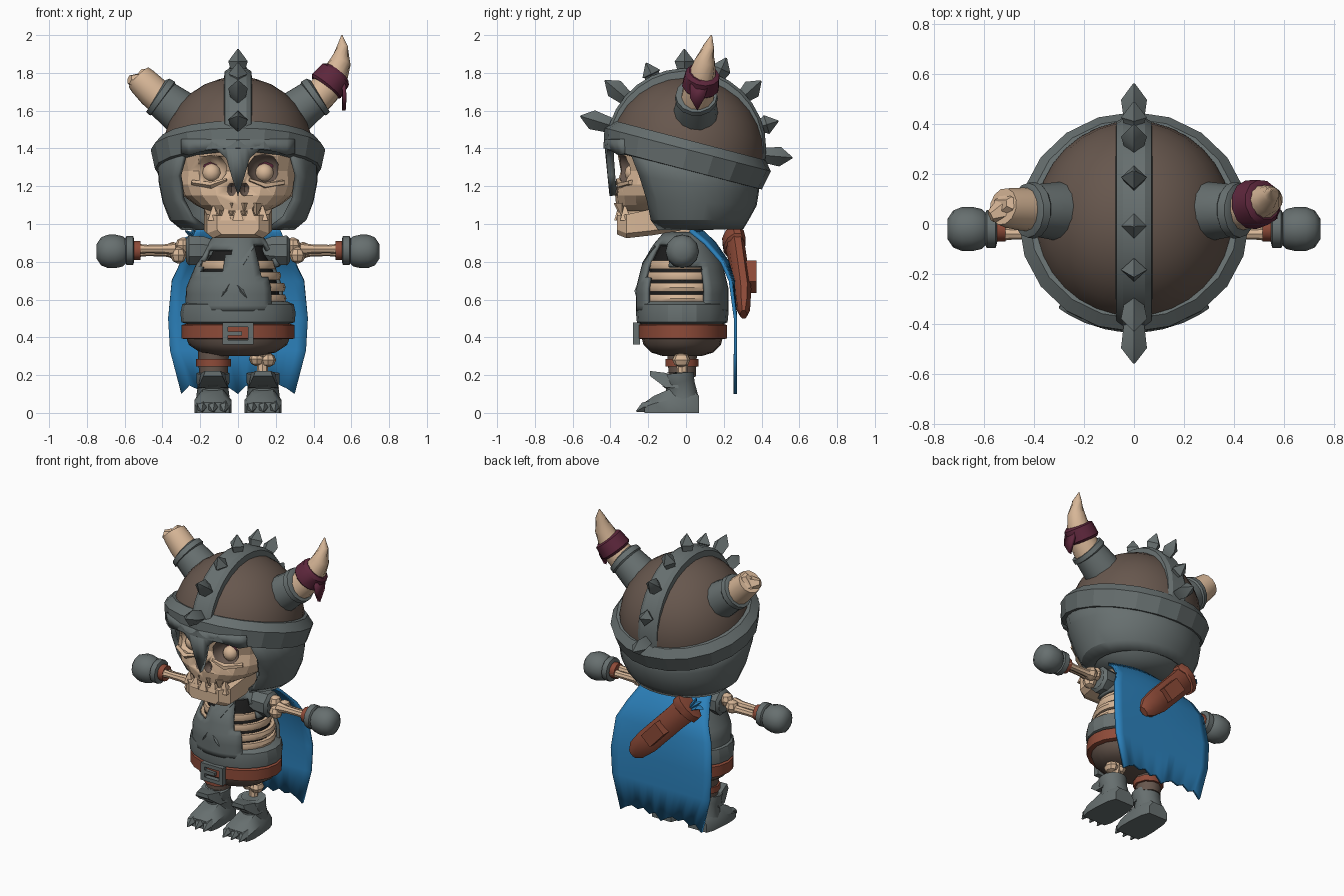
import bpy, bmesh, math
from mathutils import Vector, Matrix

if "Cube" in bpy.data.objects:
    bpy.data.objects.remove(bpy.data.objects["Cube"])

def color(name, r, g, b):
    m = bpy.data.materials.new(name)
    m.diffuse_color = (r, g, b, 1)
    m.use_nodes = True
    m.node_tree.nodes["Principled BSDF"].inputs["Base Color"].default_value = m.diffuse_color
    return m

IRON = color("iron_grey", .135, .16, .16)
BONE = color("bone", .68, .47, .31)
BROWN = color("dark_brown", .135, .095, .075)
LEATHER = color("red_leather", .27, .07, .04)
BLUE = color("cape_blue", .025, .22, .5)
MAROON = color("maroon_cloth", .11, .02, .045)
BLACK = color("hollow_black", .012, .012, .012)

def build(name, verts, faces, mat, thick=0, angle=38):
    bm = bmesh.new()
    vs = [bm.verts.new(v) for v in verts]
    for f in faces:
        bm.faces.new([vs[i] for i in f])
    bmesh.ops.recalc_face_normals(bm, faces=bm.faces)
    me = bpy.data.meshes.new(name)
    bm.to_mesh(me)
    bm.free()
    ob = bpy.data.objects.new(name, me)
    bpy.context.collection.objects.link(ob)
    me.materials.append(mat)
    bpy.ops.object.select_all(action='DESELECT')
    bpy.context.view_layer.objects.active = ob
    ob.select_set(True)
    bpy.ops.object.shade_smooth_by_angle(angle=math.radians(angle))
    if thick:
        s = ob.modifiers.new("thickness", 'SOLIDIFY')
        s.thickness, s.offset = thick, 0
    return ob

def loft(name, rings, mat, cap=True, loop=False, wrap=True, thick=0, skip=None, angle=38):
    n, k = len(rings[0]), len(rings)
    verts = [Vector(p) for r in rings for p in r]
    faces = []
    for i in range(k if loop else k - 1):
        for j in range(n if wrap else n - 1):
            a, b = i * n, (i + 1) % k * n
            f = (a + j, a + (j + 1) % n, b + (j + 1) % n, b + j)
            if not (skip and skip(sum((verts[q] for q in f), Vector()) / 4)):
                faces.append(f)
    if cap and not loop:
        faces += [tuple(range(n)), tuple(range((k - 1) * n, k * n))]
    return build(name, verts, faces, mat, thick, angle)

def lathe(name, prof, mat, n=24, cy=0.0, M=Matrix(), power=1.0, **kw):
    """Elliptical rings from (rx, ry, z) rows."""
    def c(v):
        return math.copysign(abs(v) ** power, v)
    rings = [[M @ Vector((rx * c(math.sin(t)), cy - ry * c(math.cos(t)), z))
              for t in (2 * math.pi * j / n for j in range(n))] for rx, ry, z in prof]
    return loft(name, rings, mat, **kw)

def tube(name, path, mat, n=10, flat=1.0, phase=0.0):
    """Round section along (x, y, z, radius) points."""
    P = [Vector(p[:3]) for p in path]
    rings = []
    for i, p in enumerate(path):
        t = P[min(i + 1, len(P) - 1)] - P[max(i - 1, 0)]
        q = t.to_track_quat('Z', 'Y')
        rings.append([P[i] + q @ Vector((p[3] * math.cos(a), p[3] * flat * math.sin(a), 0))
                      for a in (2 * math.pi * j / n + phase for j in range(n))])
    return loft(name, rings, mat)

def ball(name, c, r, mat, n=12, k=7):
    prof = [(r[0] * math.sin(a), r[1] * math.sin(a), -r[2] * math.cos(a))
            for a in (math.pi * (i + .12) / (k + .24 - 1) for i in range(k))]
    return lathe(name, prof, mat, n, M=Matrix.Translation(c))

def box(name, c, s, mat, rot=0):
    M = Matrix.Translation(c) @ Matrix.Rotation(rot, 4, 'Y')
    rings = [[M @ Vector((x * s[0] / 2, y * s[1] / 2, z * s[2] / 2))
              for x, y in ((-1, -1), (1, -1), (1, 1), (-1, 1))] for z in (-1, 1)]
    return loft(name, rings, mat)

# Helmet dome and tilted brim
TILT = Matrix.Translation((0, 0, 1.36)) @ Matrix.Rotation(math.radians(-14.6), 4, 'X')
arc = [math.radians(a) for a in range(0, 86, 12)] + [math.radians(88)]
lathe("helmet_dome", [(.40 * math.cos(a), .41 * math.cos(a), .02 + .40 * math.sin(a)) for a in arc],
      BROWN, 32, M=TILT)
lathe("helmet_brim", [(r, r * .985, z) for r, z in
      ((.38, -.075), (.44, -.07), (.462, .035), (.42, .085), (.38, .085))], IRON, 20, M=TILT, loop=True, angle=15)

# Ridge over the dome with a row of spikes
rings = []
for i in range(17):
    a = math.radians(-12 + 186 * i / 16)
    rings.append([(x, r * math.cos(a), 1.40 + r * math.sin(a))
                  for x, r in ((-.075, .37), (-.07, .41), (-.045, .425), (.045, .425), (.07, .41), (.075, .37))])
loft("helmet_ridge", rings, IRON, angle=20)
for deg, tip in ((163, .585), (140, .56), (115, .50), (91, .526), (66, .525), (42, .535), (16.5, .51), (-5, .565)):
    a = math.radians(deg)
    d = (math.cos(a), math.sin(a))
    tube("ridge_spike", [(0, d[0] * r, 1.40 + d[1] * r, w) for r, w in
         ((.39, .038), (.43, .042), (tip - .065, .052), (tip, .004))], IRON, 4)

# Cheek and neck guard, open at the face
rings = []
for z, rx, ry, cy, open_a, slope in ((1.35, .415, .385, -.01, 40, .25), (1.22, .405, .37, .0, 50, .15),
                                     (1.12, .385, .34, .02, 50, .05), (1.03, .35, .29, .03, 44, 0),
                                     (.98, .29, .24, .05, 38, 0)):
    a0 = math.radians(open_a)
    ring = []
    for j in range(25):
        a = a0 + (2 * math.pi - 2 * a0) * j / 24
        y = cy - ry * math.cos(a)
        ring.append((rx * math.sin(a), y, z - slope * y))
    rings.append(ring)
loft("helmet_guard", rings, IRON, cap=False, wrap=False, thick=.03, angle=25)
build("guard_floor", [(x, y, z + .005) for x, y, z in rings[-1]], [tuple(range(25))], IRON, .01)

# Brow plate with nose guard
half = [(.29, 1.375), (.25, 1.365), (.19, 1.385), (.11, 1.395), (.06, 1.35), (.035, 1.26)]
cols = [(-x, z) for x, z in half] + [(0, 1.15)] + [(x, z) for x, z in half[::-1]]
bend = lambda x: -.415 * math.sqrt(1 - (x / .46) ** 2)
loft("nose_guard", [[(x, bend(x), 1.45), (x, bend(x) + .1 * (1.45 - z), z)] for x, z in cols],
     IRON, cap=False, wrap=False, thick=.04, angle=20)

# Skull with cut eye sockets and nose hole
skull = lathe("skull", [(.30, .27, 1.46), (.325, .30, 1.36), (.31, .285, 1.28), (.315, .305, 1.21), (.29, .315, 1.15),
              (.225, .31, 1.10), (.165, .305, 1.07)], BONE, 20, -.06, power=.8, angle=15)
skull.data.materials.append(BROWN)

def carve(c, r, dark):
    cut = ball("socket_cutter", c, r, BROWN if dark else BONE, 10, 6)
    cut.hide_render = True
    m = skull.modifiers.new("carve", 'BOOLEAN')
    m.operation, m.solver, m.object, m.material_mode = 'DIFFERENCE', 'EXACT', cut, 'TRANSFER'
    bpy.context.view_layer.objects.active = skull
    bpy.ops.object.modifier_apply(modifier=m.name)
    bpy.data.objects.remove(cut)

carve((-.145, -.36, 1.29), (.09, .10, .08), False)
carve((.145, -.36, 1.29), (.10, .10, .085), True)
for s in (-1, 1):
    carve((s * .035, -.39, 1.185), (.03, .06, .04), True)
    ball("eyeball", (s * .14, -.275, 1.27), (.05, .05, .05), BONE)
    # Bony ledge under each eye
    tube("eye_ledge", [(s * .06, -.36, 1.235, .012), (s * .14, -.345, 1.205, .026), (s * .24, -.29, 1.22, .02)], BONE, 5, .7)
    # Maroon glint behind each eye
    ball("socket_glow", (s * .15, -.268, 1.305), (.065, .012, .035), MAROON, 10, 5)

# Jaw and teeth
lathe("mouth_hollow", [(.14, .165, .99), (.14, .165, 1.10)], BONE, 20, -.17, power=.8)
loft("jaw", [[(w * sx, y, z) for sx, z in ((-.8, z0), (-1, z0 + .025), (-1, z1), (1, z1), (1, z0 + .025), (.8, z0))]
     for y, w, z0, z1 in ((-.365, .11, .945, 1.045), (-.315, .165, .925, 1.05), (-.18, .18, .94, 1.08), (-.03, .16, .965, 1.08))], BONE, angle=15)
for i in range(5):
    x = -.13 + .065 * i
    y = -.35 + 1.8 * x * x
    tube("lower_tooth", [(x, y, 1.02, .042), (x, y - .004, 1.095, .007)], BONE, 4, phase=.78)
    if i < 4:
        tube("upper_tooth", [(x + .032, y * .99, 1.11, .036), (x + .032, y * .99, 1.05, .007)], BONE, 4)

# Horns: broken on one side, curved and wrapped on the other
for s in (-1, 1):
    tube("horn_socket", [(s * .25, .05, 1.55, .12), (s * .29, .05, 1.58, .12), (s * .395, .055, 1.66, .105),
         (s * .40, .055, 1.664, .114), (s * .425, .055, 1.682, .11), (s * .43, .055, 1.685, .09)], IRON, 14)
tube("broken_horn", [(-.39, .055, 1.65, .088), (-.45, .06, 1.70, .086), (-.505, .065, 1.755, .08),
     (-.525, .07, 1.775, .075)], BONE, 12)
for p in ((-.575, .03, 1.765), (-.49, .085, 1.815)):
    tube("horn_shard", [(-.50, .065, 1.745, .068), (*p, .025)], BONE, 6)
tube("curved_horn", [(.39, .055, 1.64, .09), (.46, .07, 1.71, .085), (.51, .085, 1.78, .075), (.543, .10, 1.86, .056),
     (.553, .12, 1.94, .03), (.55, .135, 2.0, .003)], BONE, 12)
tube("horn_wrap", [(.46, .075, 1.72, .088), (.468, .077, 1.73, .10), (.517, .087, 1.79, .092), (.525, .09, 1.80, .075)], MAROON, 12)
build("wrap_tail", [(.56, .02, 1.74), (.56, .12, 1.74), (.565, .10, 1.67), (.56, .06, 1.60), (.565, .02, 1.67)],
      [(0, 1, 2, 3, 4)], MAROON, .02)

# Torso armour with torn holes, hollow core and ribs
def torso(z):
    rows = ((.54, .27, .235), (.66, .265, .235), (.78, .215, .205), (.88, .17, .15), (.95, .10, .09))
    for (z0, a0, b0), (z1, a1, b1) in zip(rows, rows[1:]):
        if z <= z1 + 1e-6:
            t = (z - z0) / (z1 - z0)
            return a0 + (a1 - a0) * t, b0 + (b1 - b0) * t
def hole(c):
    big = c.x > .11 + (.79 - c.z) * .2 and -.2 < c.y < .09 and .58 < c.z < .78 + (.10 if c.y < -.09 else 0)
    small = -.2 < c.x < -.04 - (.86 - c.z) * .3 and c.y < -.1 and .74 < c.z < .86
    return big or small
zs = [.54 + .41 * i / 14 for i in range(15)]
lathe("chest_armour", [(*torso(z), z) for z in zs], IRON, 36, -.02, skip=hole, thick=.02, cap=False)
lathe("chest_hollow", [(torso(z)[0] * .82, torso(z)[1] * .82, z) for z in zs[:-1]], BLACK, 20, -.02)
for z in (.605, .665, .725, .785):
    a, b = torso(z)
    lathe("rib", [(a * k, b * k, z + h) for k, h in ((.84, -.022), (.93, -.022), (.96, .0), (.93, .022), (.84, .022))],
          BONE, 24, -.02, loop=True)
tube("neck", [(0, -.02, .90, .08), (0, -.02, 1.0, .08)], BONE)
for x0, x1, z0, z1 in ((.08, -.03, .88, .71), (-.02, .06, .70, .59), (-.03, -.10, .71, .59)):
    ym = (z0 + z1) / 2
    tube("armour_crease", [(x, -.02 - torso(z)[1] * math.sqrt(1 - (x / .25) ** 2) - d, z, r) for x, z, d, r in
         ((x0, z0, .0, .008), ((x0 + x1) / 2, ym, .002, .017), (x1, z1, .0, .008))], IRON, 4)

# Waist plate, belt, hips and buckle
lathe("waist_plate", [(.27, .22, .47), (.30, .24, .48), (.305, .245, .53), (.295, .24, .575), (.26, .22, .59)], IRON, 20, -.02, angle=20)
lathe("belt", [(.28, .22, .39), (.30, .238, .395), (.30, .238, .465), (.28, .22, .47)], LEATHER, 20, -.02)
lathe("hips", [(.11, .10, .30), (.20, .165, .32), (.26, .205, .36), (.275, .215, .40)], BROWN, 20, -.02)
for s in (-1, 1):
    box("buckle_side", (s * .068, -.262, .42), (.028, .035, .115), IRON)
    box("buckle_bar", (0, -.262, .42 + s * .046), (.14, .035, .024), IRON)
box("buckle_prong", (-.02, -.262, .42), (.08, .03, .022), IRON)

# Arms, cuffs and fists
for s in (-1, 1):
    Y, Z = -.02, .86
    tube("shoulder_guard", [(s * x, Y, Z, r) for x, r in ((.13, .06), (.18, .08), (.26, .085), (.275, .065))], IRON, 8, phase=.39)
    for dy, dz, x in ((0, .025, .29), (-.025, -.025, .315), (.02, .0, .345)):
        ball("elbow_knob", (s * x, Y + dy, Z + dz), (.043, .045, .045), BONE, 8, 5)
    for dy, dz in ((-.02, .008), (.022, -.008)):
        tube("forearm_bone", [(s * x, Y + dy, Z + dz, r) for x, r in ((.33, .035), (.39, .024), (.48, .022), (.54, .028))], BONE, 8)
    tube("wrist_strap", [(s * .515, Y, Z, .05), (s * .57, Y, Z, .052)], LEATHER, 12)
    tube("glove_cuff", [(s * x, Y, Z, r) for x, r in ((.55, .06), (.555, .076), (.59, .076), (.60, .06))], IRON, 12)
    tube("fist", [(s * x, Y, Z - .005, r) for x, r in
         ((.59, .06), (.61, .08), (.65, .089), (.69, .088), (.725, .074), (.748, .04))], IRON, 12)

# Legs: bare bone on one side, trouser and strap on the other
tube("trouser_leg", [(-.13, -.02, .19, .075), (-.13, -.02, .36, .085)], BROWN)
tube("leg_strap", [(-.13, -.02, .245, .092), (-.13, -.02, .285, .092)], LEATHER)
tube("shin_bone", [(.13, -.02, .15, .045), (.13, -.02, .22, .028), (.13, -.02, .34, .035)], BONE, 8)
for dx, z in ((-.03, .285), (.03, .28), (0, .325)):
    ball("knee_knob", (.13 + dx, -.025, z), (.042, .048, .038), BONE, 8, 5)
for s in (-1, 1):
    c = s * .133
    tube("boot_shaft", [(c, -.02, .07, .09), (c, -.03, .145, .08), (c, -.04, .16, .088), (c, -.045, .21, .088),
         (c, -.045, .215, .065)], IRON, 14)
    loft("boot_flap", [[(c - w, y, z0), (c + w, y, z0), (c + w * .8, y, z1), (c - w * .8, y, z1)] for y, w, z0, z1 in
         ((-.04, .084, .13, .19), (-.11, .078, .135, .212), (-.19, .05, .195, .222))], IRON)
    loft("boot_foot", [[(c - w, y, 0), (c + w, y, 0), (c + w, y, h * .55), (c + w * .55, y, h), (c - w * .55, y, h),
         (c - w, y, h * .55)] for y, w, h in ((.07, .07, .09), (.02, .088, .13), (-.09, .098, .125), (-.17, .098, .09), (-.22, .085, .055))], IRON)
    for dx in (-.06, 0, .06):
        tube("toe_claw", [(c + dx, -.18, .035, .032), (c + dx, -.225, .03, .027), (c + dx, -.262, .008, .004)], IRON, 5)

# Cape with ragged hem, wrapping forward at the shoulders
rows = ((.965, .02, .22), (.90, .10, .25), (.80, .19, .30), (.70, .235, .35), (.50, .262, .37), (.33, .262, .36), (.13, .26, .30))
hem = (-.03, .015, -.005, .025, .005, .02, .0)
loft("cape", [[(w * (j / 7 - 1), y + (.06, .05, .03, .015, 0, 0, 0)[i] * (1 - (j / 7 - 1) ** 2),
                z + (hem[j % 7] if i == 6 else 0)) for j in range(15)]
     for i, (z, y, w) in enumerate(rows)], BLUE, cap=False, wrap=False, thick=.018)

# Quiver across the back with blue feathers
tube("quiver", [(-.18, .255, .90, .05), (-.12, .27, .835, .047), (.07, .30, .635, .047), (.145, .305, .56, .038),
     (.18, .305, .52, .02)], LEATHER, 8, 1.75, .39)
tube("quiver_rim", [(-.21, .25, .93, .05), (-.205, .25, .925, .06), (-.17, .258, .887, .06), (-.165, .26, .88, .05)], LEATHER, 10, 1.65)
box("quiver_pocket", (-.01, .335, .72), (.09, .075, .15), LEATHER, math.radians(-43))
for dx, dz in ((-.02, .05), (-.055, .035), (-.07, -.01)):
    tube("feather", [(-.19, .25, .89, .02), (-.225 + dx * .5, .245, .93 + dz * .5, .035), (-.225 + dx, .24, .93 + dz, .008)], BLUE, 4, .4)
